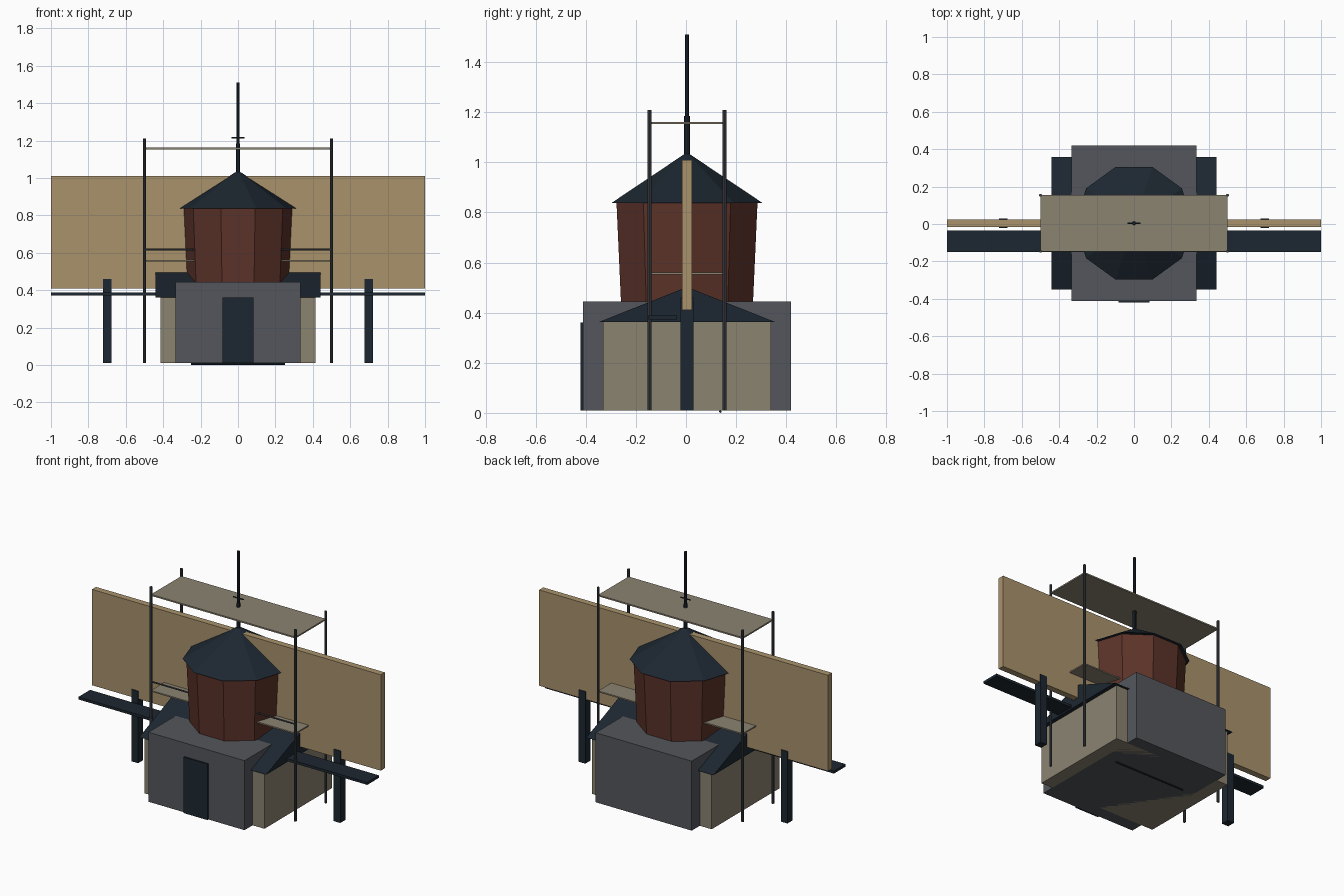
import bpy, bmesh, math
from mathutils import Matrix

if "Cube" in bpy.data.objects:
    bpy.data.objects.remove(bpy.data.objects["Cube"])

C = 0.004  # y centre line of the building


def mat(name, r, g, b):
    m = bpy.data.materials.new(name)
    m.diffuse_color = [(c / 255) ** 2.2 for c in (r, g, b)] + [1]
    m.use_nodes = True
    m.node_tree.nodes["Principled BSDF"].inputs["Base Color"].default_value = m.diffuse_color
    return m


BEIGE = mat("plaster", 138, 130, 113)
TAN = mat("board", 167, 145, 108)
DARK = mat("dark_metal", 34, 43, 52)
GREY = mat("concrete", 84, 87, 92)
POLE = mat("pole_metal", 66, 70, 75)
BROWN = mat("rusty_wood", 92, 54, 45)


def finish(name, bm, m):
    bmesh.ops.recalc_face_normals(bm, faces=bm.faces)
    me = bpy.data.meshes.new(name)
    bm.to_mesh(me)
    bm.free()
    me.materials.append(m)
    ob = bpy.data.objects.new(name, me)
    bpy.context.collection.objects.link(ob)
    return ob


def box(name, x, y, z, m):
    """Box from (min, max) ranges."""
    bm = bmesh.new()
    bmesh.ops.create_cube(bm, size=1)
    for v in bm.verts:
        v.co = [r[0] if c < 0 else r[1] for c, r in zip(v.co, (x, y, z))]
    return finish(name, bm, m)


def cone(name, x, y, z, r1, r2, sides, m):
    """Upright frustum between z[0] and z[1]."""
    bm = bmesh.new()
    bmesh.ops.create_cone(bm, cap_ends=True, segments=sides, radius1=r1, radius2=r2,
                          depth=z[1] - z[0],
                          matrix=Matrix.Translation((x, y, (z[0] + z[1]) / 2))
                          @ Matrix.Rotation(math.pi / 2, 4, 'Z'))
    bmesh.ops.remove_doubles(bm, verts=bm.verts, dist=1e-5)
    return finish(name, bm, m)


def rod(name, x, y, z, r, m):
    """Thin horizontal rod along x."""
    bm = bmesh.new()
    bmesh.ops.create_cone(bm, cap_ends=True, segments=8, radius1=r, radius2=r,
                          depth=x[1] - x[0],
                          matrix=Matrix.Translation((sum(x) / 2, y, z))
                          @ Matrix.Rotation(math.pi / 2, 4, 'Y'))
    return finish(name, bm, m)


# Building: low wide house, taller concrete block, door
box("house_walls", (-.415, .415), (C - .335, C + .335), (.01, .365), BEIGE)
box("concrete_block", (-.333, .333), (C - .415, C + .415), (.01, .445), GREY)
box("door", (-.083, .083), (-.421, -.40), (.01, .36), DARK)

# Gable roof with its ridge along x
bm = bmesh.new()
ends = [[bm.verts.new((x, C + y, z)) for y, z in ((-.353, .362), (.353, .362), (0, .503))]
        for x in (-.44, .44)]
for e in ends:
    bm.faces.new(e)
for i in range(3):
    j = (i + 1) % 3
    bm.faces.new((ends[0][i], ends[0][j], ends[1][j], ends[1][i]))
finish("gable_roof", bm, DARK)

# Ten-sided water tank with conical roof; vertices point along x
tank = cone("tank", 0, C, (.44, .84), .277, .296, 10, BROWN)
roof = cone("tank_roof", 0, C, (.838, 1.04), .317, 0, 10, DARK)
for ob in (tank, roof):
    # make sure a flat side faces the front
    first = ob.data.vertices[0].co
    a = math.atan2(first.y - C, first.x)
    ob.data.transform(Matrix.Translation((0, C, 0)) @ Matrix.Rotation(-a, 4, 'Z')
                      @ Matrix.Translation((0, -C, 0)))

# Mast on the tank roof
cone("mast", 0, C, (.95, 1.51), .008, .008, 8, DARK)
cone("mast_sleeve", 0, C, (1.0, 1.185), .0115, .0115, 8, DARK)
rod("mast_crossbar", (-.035, .035), C, 1.215, .004, DARK)

# Billboard, its posts and the catwalk in front of it
box("billboard", (-1, 1), (C - .02, C + .02), (.41, 1.01), TAN)
for s, n in ((-1, "left"), (1, "right")):
    box(n + "_billboard_post", (s * .7 - .023, s * .7 + .023), (C - .025, C + .025),
        (.01, .46), DARK)
box("catwalk", (-1, 1), (-.15, -.035), (.372, .388), DARK)

# Scaffold: four poles, top canopy, lower platform, front rail
for sx, nx in ((-1, "left"), (1, "right")):
    for sy, ny in ((-1, "front"), (1, "back")):
        cone(f"{ny}_{nx}_pole", sx * .5, C + sy * .15, (.01, 1.21), .008, .008, 8, POLE)
box("canopy", (-.5, .5), (C - .15, C + .15), (1.153, 1.162), BEIGE)
box("platform", (-.5, .5), (C - .15, C + .15), (.553, .561), BEIGE)
rod("platform_rail", (-.5, .5), C - .15, .617, .005, POLE)

# Thin rail under the floor
rod("floor_rail", (-.25, .25), .137, .005, .005, DARK)
